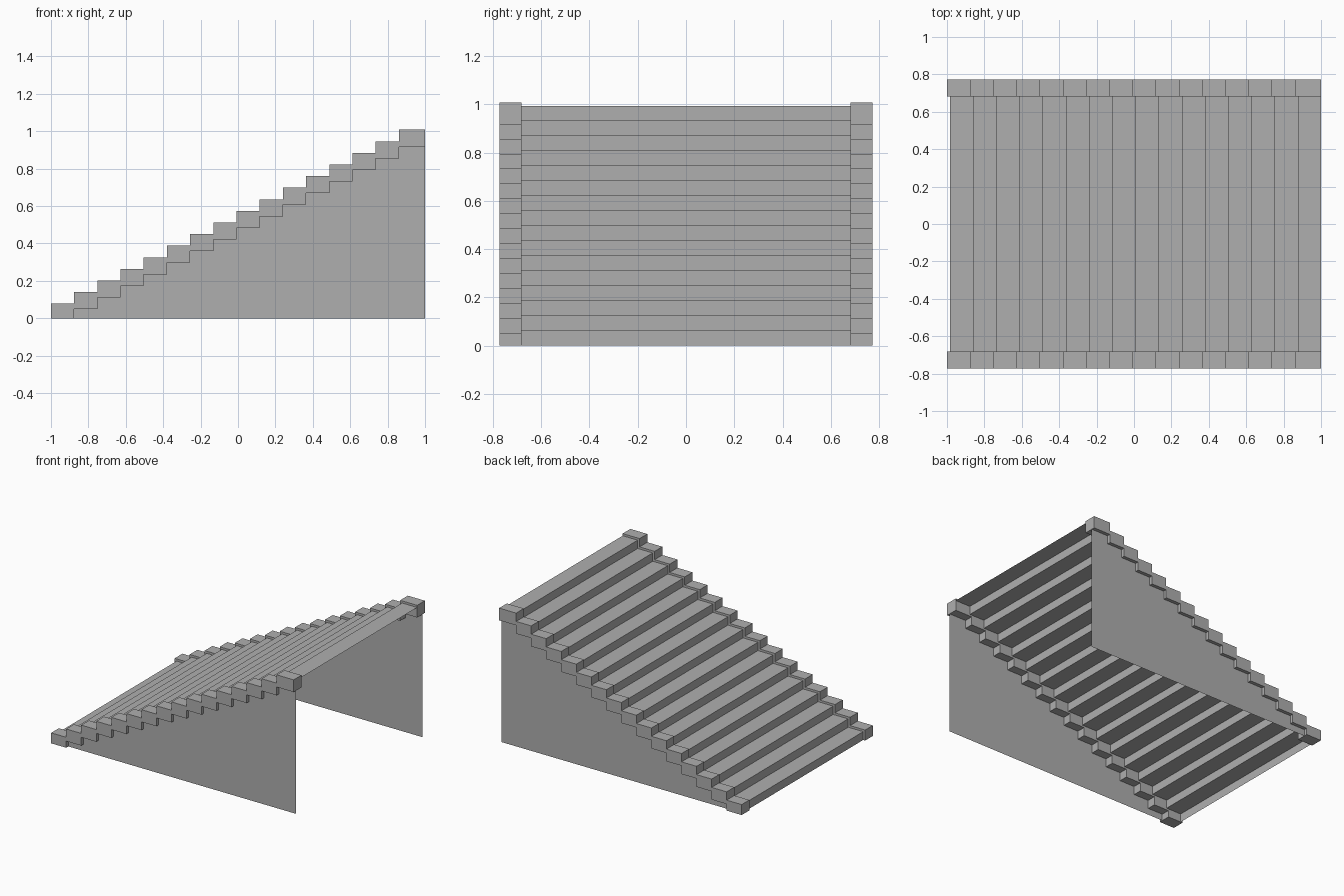
import bpy, bmesh

if "Cube" in bpy.data.objects:
    bpy.data.objects.remove(bpy.data.objects["Cube"])

STEPS = 16
RUN, RISE = 0.124, 0.062
X0 = -0.984            # first riser
WALL_Y = 0.747         # side wall plane
CURB_IN, CURB_OUT = 0.682, 0.7725

# Darker grey shared by all parts
grey = bpy.data.materials.new("dark_grey")
grey.diffuse_color = (0.43, 0.43, 0.43, 1)
grey.use_nodes = True
grey.node_tree.nodes["Principled BSDF"].inputs["Base Color"].default_value = grey.diffuse_color


def make_object(name, bm):
    me = bpy.data.meshes.new(name)
    bm.to_mesh(me)
    bm.free()
    me.materials.append(grey)
    ob = bpy.data.objects.new(name, me)
    bpy.context.collection.objects.link(ob)
    return ob


def stair_line():
    pts = [(X0, 0)]
    for k in range(STEPS):
        z = RISE * (k + 1)
        pts += [(X0 + RUN * k, z), (X0 + RUN * (k + 1), z)]
    return pts


def curb_outline():
    xs = [-1 + RUN * k for k in range(STEPS)] + [1.0]
    upper, lower = [], []
    for k in range(STEPS):
        top = 0.078 + RISE * k
        bottom = max(0, RISE * k - 0.013)
        upper += [(xs[k], top), (xs[k + 1], top)]
        lower += [(xs[k], bottom), (xs[k + 1], bottom)]
    return upper + lower[::-1]


# Thin folded sheet of treads and risers
bm = bmesh.new()
rows = [[bm.verts.new((x, y, z)) for y in (-WALL_Y, WALL_Y)] for x, z in stair_line()]
for a, b in zip(rows, rows[1:]):
    bm.faces.new((a[0], a[1], b[1], b[0]))
bm.normal_update()
if bm.faces[:][1].normal.z < 0:
    bmesh.ops.reverse_faces(bm, faces=bm.faces[:])
make_object("treads_and_risers", bm)

for side, label in ((-1, "front"), (1, "back")):
    # Flat side wall under the stairs
    bm = bmesh.new()
    pts = stair_line() + [(1.0, 0)]
    face = bm.faces.new([bm.verts.new((x, side * WALL_Y, z)) for x, z in pts])
    face.normal_update()
    if face.normal.y * side < 0:
        face.normal_flip()
    make_object(label + "_side_wall", bm)

    # Stepped curb along the edge of the stairs
    bm = bmesh.new()
    face = bm.faces.new([bm.verts.new((x, side * CURB_IN, z)) for x, z in curb_outline()])
    ext = bmesh.ops.extrude_face_region(bm, geom=[face], use_keep_orig=True)
    for v in ext["geom"]:
        if isinstance(v, bmesh.types.BMVert):
            v.co.y = side * CURB_OUT
    bmesh.ops.recalc_face_normals(bm, faces=bm.faces[:])
    make_object(label + "_stepped_curb", bm)
